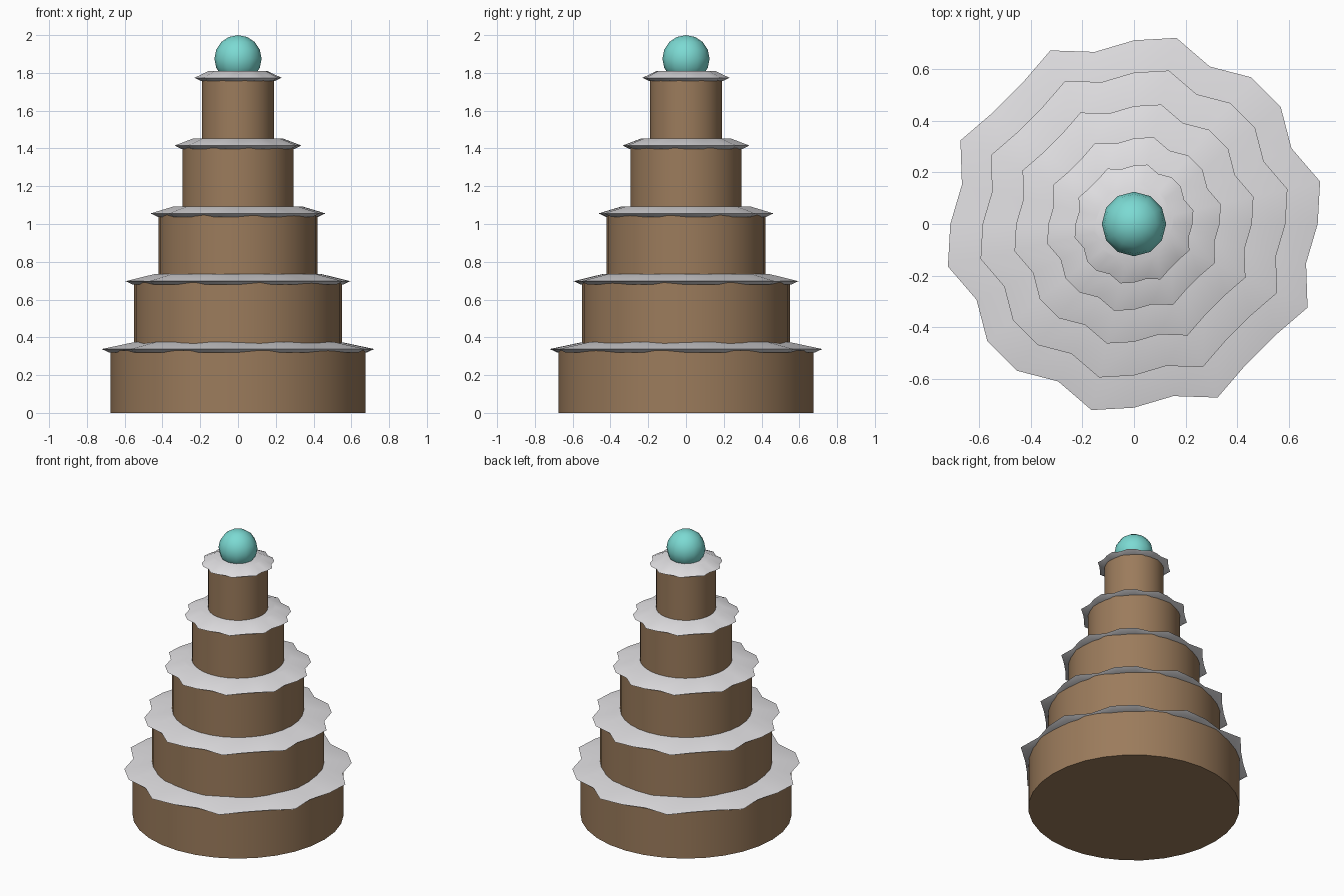
import bpy, bmesh, math

default = bpy.data.objects.get("Cube")
if default:
    bpy.data.objects.remove(default, do_unlink=True)


def make_material(name, rgb):
    mat = bpy.data.materials.new(name)
    mat.use_nodes = True
    mat.diffuse_color = (*rgb, 1)
    bsdf = mat.node_tree.nodes["Principled BSDF"]
    bsdf.inputs["Base Color"].default_value = (*rgb, 1)
    bsdf.inputs["Roughness"].default_value = 0.7
    return mat


def finish(bm, name, mat, angle):
    bmesh.ops.recalc_face_normals(bm, faces=bm.faces)
    mesh = bpy.data.meshes.new(name)
    bm.to_mesh(mesh)
    bm.free()
    mesh.materials.append(mat)
    obj = bpy.data.objects.new(name, mesh)
    bpy.context.collection.objects.link(obj)
    bpy.ops.object.select_all(action="DESELECT")
    bpy.context.view_layer.objects.active = obj
    obj.select_set(True)
    bpy.ops.object.shade_smooth_by_angle(angle=math.radians(angle))
    return obj


def lathe(name, profile, sides, mat, angle, lobes=0, wave=0.0):
    """Closed stack of rings, with an optional scalloped outline."""
    bm = bmesh.new()
    rings = []
    for radius, z in profile:
        ring = []
        for k in range(sides):
            a = math.tau * k / sides
            r = radius * (1 + wave * math.sin(lobes * a))
            ring.append(bm.verts.new((r * math.cos(a), r * math.sin(a), z)))
        rings.append(ring)
    for low, high in zip(rings, rings[1:]):
        for k in range(sides):
            n = (k + 1) % sides
            bm.faces.new((low[k], low[n], high[n], high[k]))
    bm.faces.new(rings[0][::-1])
    bm.faces.new(rings[-1])
    return finish(bm, name, mat, angle)


sponge = make_material("brown sponge", (0.33, 0.2, 0.107))
icing = make_material("white icing", (0.75, 0.74, 0.76))
teal = make_material("teal topper", (0.2, 0.7, 0.65))

# Stacked tiers, each capped by a scalloped icing layer
step = 0.359
for i, radius in enumerate((0.675, 0.55, 0.42, 0.295, 0.19)):
    base = i * step
    lathe(f"cake_tier_{i + 1}", [(radius, base), (radius, base + 0.33)],
          32, sponge, 30)
    lathe(f"icing_layer_{i + 1}",
          [(radius, base + 0.32), (radius + 0.037, base + 0.338),
           (radius * 0.8, base + 0.375)],
          28, icing, 30, lobes=10, wave=0.05)

# Ball on top
bm = bmesh.new()
bmesh.ops.create_uvsphere(bm, u_segments=12, v_segments=8, radius=0.125)
bmesh.ops.translate(bm, verts=bm.verts, vec=(0, 0, 1.875))
finish(bm, "topper_ball", teal, 60)
